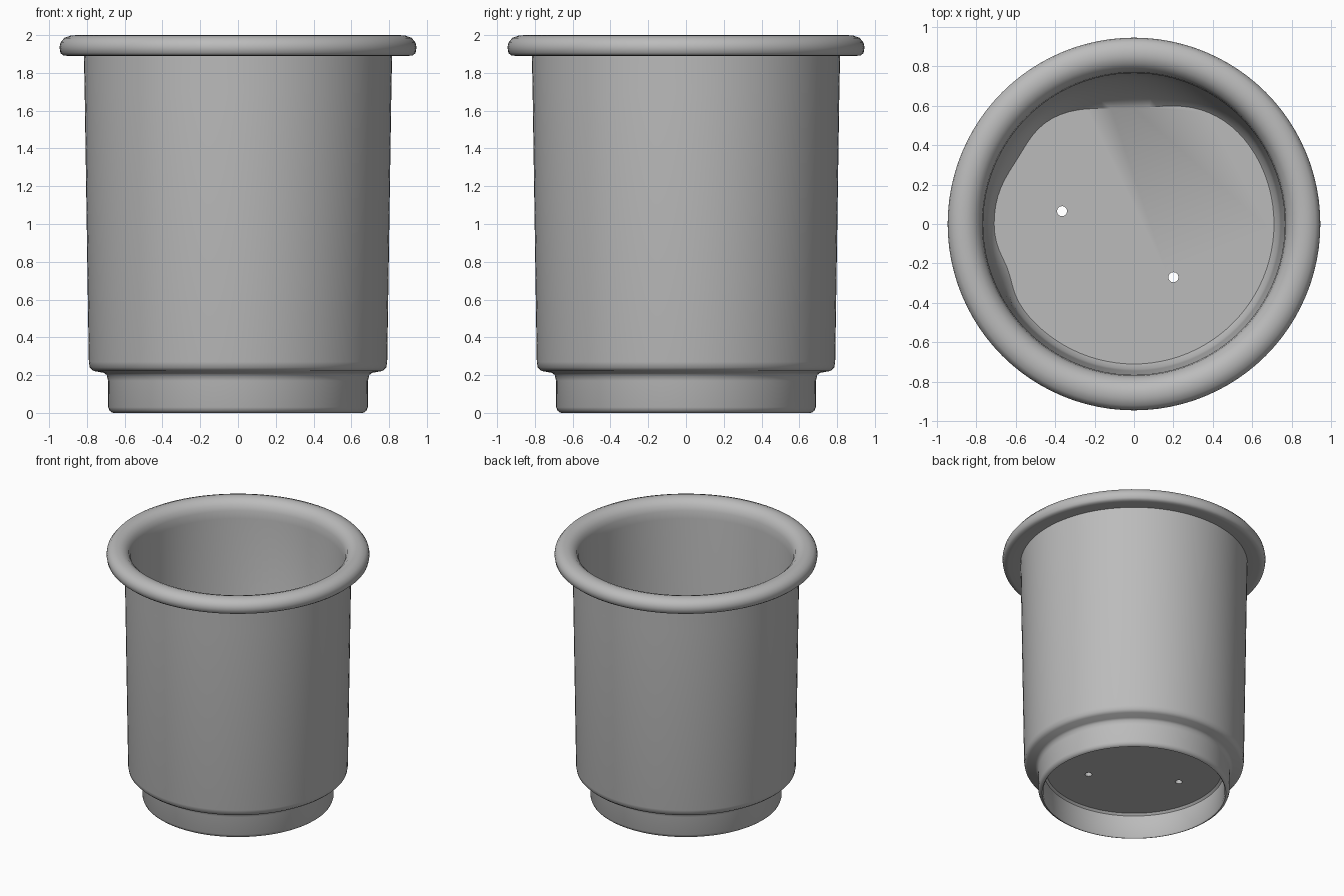
import bpy, bmesh, math

old = bpy.data.objects.get("Cube")
if old:
    bpy.data.objects.remove(old, do_unlink=True)

SEGMENTS = 96

clay = bpy.data.materials.new("matte_grey")
clay.use_nodes = True
GREY = (0.5, 0.5, 0.5, 1.0)
clay.diffuse_color = GREY
clay.node_tree.nodes["Principled BSDF"].inputs["Base Color"].default_value = GREY

# Half section (radius, height) from the inner floor edge, over the rim, to the recessed underside
profile = [
    (0.71, 0.225), (0.735, 0.26), (0.745, 0.45), (0.765, 1.86), (0.77, 1.92),
    (0.785, 1.96), (0.815, 1.988), (0.85, 2.0), (0.885, 1.998), (0.92, 1.985),
    (0.94, 1.96), (0.945, 1.935), (0.94, 1.905), (0.925, 1.892), (0.90, 1.89),
    (0.816, 1.895), (0.812, 1.7), (0.79, 0.27), (0.785, 0.24), (0.765, 0.222),
    (0.71, 0.212), (0.695, 0.20), (0.688, 0.17), (0.687, 0.03), (0.68, 0.012),
    (0.67, 0.004), (0.66, 0.0), (0.652, 0.01), (0.65, 0.18), (0.635, 0.195),
]


def inner_swell(angle):
    """Inward bulge of the lower inside wall, strongest at the back."""
    def lobe(centre, width):
        d = (angle - math.radians(centre) + math.pi) % (2 * math.pi) - math.pi
        return math.exp(-(d / math.radians(width)) ** 2)
    return 0.125 * lobe(92, 30) + 0.03 * lobe(150, 14) + 0.03 * lobe(200, 10)


# Pot body: turned profile closed by a floor and an underside
bm = bmesh.new()
rings = []
for i, (r, z) in enumerate(profile):
    ring = []
    for s in range(SEGMENTS):
        a = 2 * math.pi * s / SEGMENTS
        rr = r - inner_swell(a) * {0: 1.0, 1: 0.85}.get(i, 0.0)
        ring.append(bm.verts.new((rr * math.cos(a), rr * math.sin(a), z)))
    rings.append(ring)
for lower, upper in zip(rings, rings[1:]):
    for s in range(SEGMENTS):
        t = (s + 1) % SEGMENTS
        bm.faces.new((lower[s], lower[t], upper[t], upper[s]))
bm.faces.new(rings[0])
bm.faces.new(rings[-1])
bmesh.ops.recalc_face_normals(bm, faces=bm.faces)
mesh = bpy.data.meshes.new("pot")
bm.to_mesh(mesh)
bm.free()
pot = bpy.data.objects.new("pot", mesh)
bpy.context.collection.objects.link(pot)
mesh.materials.append(clay)

# Drainage holes through the floor
for x, y in ((-0.365, 0.065), (0.2, -0.27)):
    bpy.ops.mesh.primitive_cylinder_add(vertices=12, radius=0.026, depth=0.2,
                                        location=(x, y, 0.21))
    cutter = bpy.context.object
    cutter.name = "drain_hole_cutter"
    cutter.hide_render = True
    cutter.data.materials.append(clay)
    cut = pot.modifiers.new("drain_hole", 'BOOLEAN')
    cut.operation = 'DIFFERENCE'
    cut.solver = 'EXACT'
    cut.object = cutter
    bpy.ops.object.select_all(action='DESELECT')
    pot.select_set(True)
    bpy.context.view_layer.objects.active = pot
    bpy.ops.object.modifier_apply(modifier=cut.name)
    bpy.data.objects.remove(cutter, do_unlink=True)

bpy.ops.object.shade_smooth_by_angle(angle=math.radians(40))
